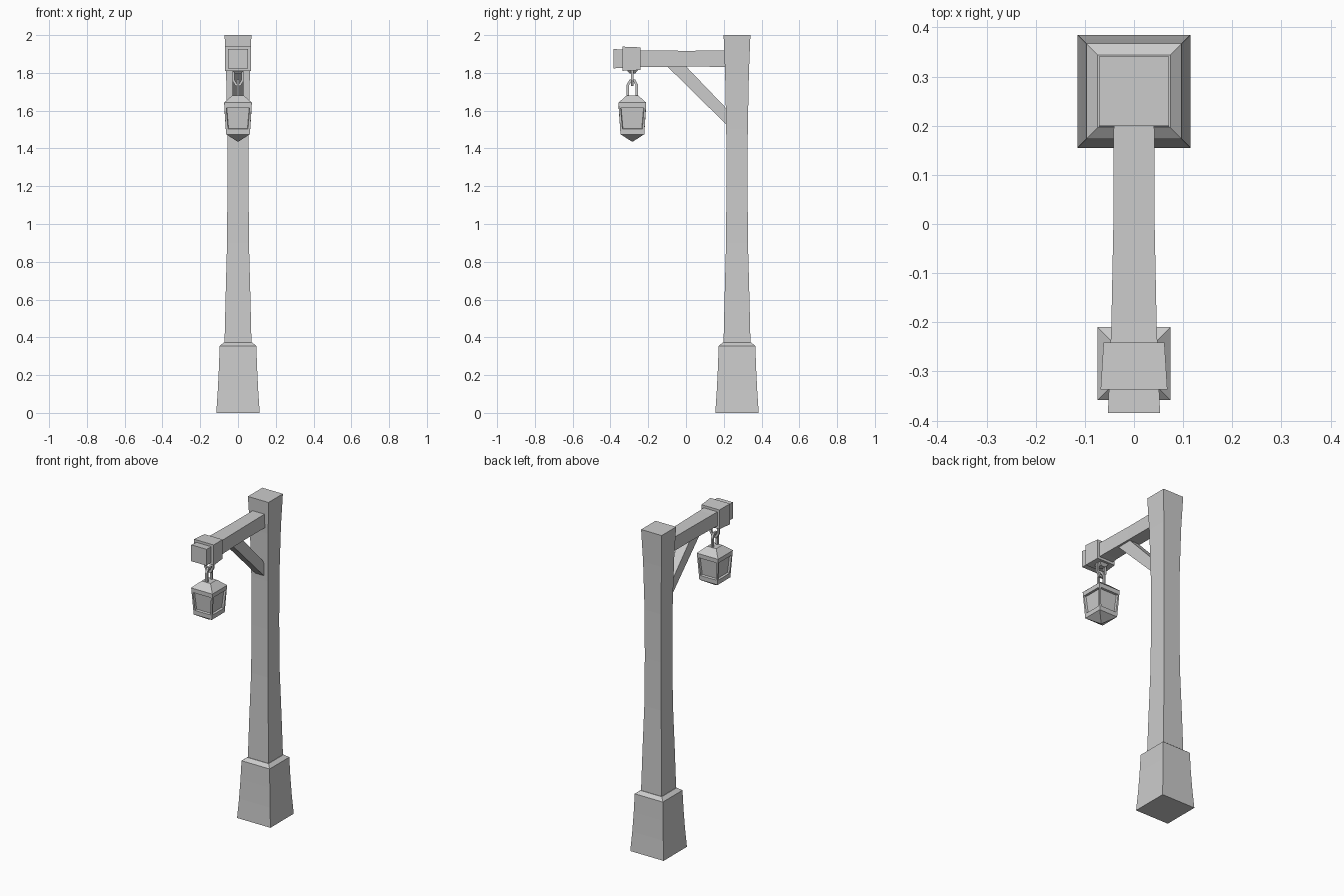
import bpy, bmesh
from mathutils import Vector

if "Cube" in bpy.data.objects:
    bpy.data.objects.remove(bpy.data.objects["Cube"])

POST_Y, LAMP_Y, ARM_Z = 0.27, -0.284, 1.875


def finish(name, bm):
    bmesh.ops.recalc_face_normals(bm, faces=bm.faces)
    me = bpy.data.meshes.new(name)
    bm.to_mesh(me)
    bm.free()
    ob = bpy.data.objects.new(name, me)
    bpy.context.collection.objects.link(ob)
    return ob


def bridge(bm, a, b):
    n = len(a)
    return [bm.faces.new((a[i], a[(i + 1) % n], b[(i + 1) % n], b[i])) for i in range(n)]


def loft(bm, sections, to_world):
    """Square sections (position, half width, half height) joined along an axis."""
    rings = [[bm.verts.new(to_world(sx * w, sy * h, t))
              for sx, sy in ((-1, -1), (1, -1), (1, 1), (-1, 1))] for t, w, h in sections]
    sides = []
    for a, b in zip(rings, rings[1:]):
        sides += bridge(bm, a, b)
    bm.faces.new(rings[0])
    bm.faces.new(rings[-1])
    return sides


def column(name, y, profile):
    bm = bmesh.new()
    loft(bm, [(z, r, r) for z, r in profile], lambda u, v, t: (u, y + v, t))
    return finish(name, bm)


def beam(name, sections):
    bm = bmesh.new()
    loft(bm, sections, lambda u, v, t: (u, t, ARM_Z + v))
    return finish(name, bm)


def bail(name, path, r, to_world):
    """Square bar swept along a flat path with mitred corners."""
    bm = bmesh.new()
    pts = [Vector(p) for p in path]
    rings = []
    for i, p in enumerate(pts):
        d0 = (p - pts[max(i - 1, 0)]).normalized()
        d1 = (pts[min(i + 1, len(pts) - 1)] - p).normalized()
        t = (d0 + d1).normalized()
        n = Vector((-t.y, t.x)) * r / max(t.dot(d0 if i else d1), 0.5)
        rings.append([bm.verts.new(to_world(q.x, w, q.y))
                      for q, w in ((p - n, -r), (p + n, -r), (p + n, r), (p - n, r))])
    for a, b in zip(rings, rings[1:]):
        bridge(bm, a, b)
    bm.faces.new(rings[0])
    bm.faces.new(rings[-1])
    return finish(name, bm)


# Post and flared foot
column("post_base", POST_Y, [(0, 0.115), (0.12, 0.107), (0.24, 0.101), (0.355, 0.097), (0.373, 0.074)])
column("post", POST_Y, [(0.34, 0.072), (0.6, 0.066), (0.9, 0.058), (1.2, 0.056),
                        (1.5, 0.057), (1.8, 0.063), (2.0, 0.071)])

# Arm and the band near its tip
beam("arm", [(0.25, 0.041, 0.043), (0.0, 0.042, 0.042), (-0.2, 0.046, 0.043), (-0.385, 0.053, 0.051)])
beam("arm_band", [(-0.241, 0.062, 0.060), (-0.337, 0.068, 0.064)])

# Diagonal brace
bm = bmesh.new()
profile = [(-0.115, 1.85), (-0.015, 1.85), (0.225, 1.60), (0.225, 1.515)]
rings = [[bm.verts.new((x, y, z)) for y, z in profile] for x in (-0.03, 0.03)]
bridge(bm, *rings)
for ring in rings:
    bm.faces.new(ring)
finish("brace", bm)

# Lantern body with recessed panes
bm = bmesh.new()
sides = loft(bm, [(1.475, 0.063, 0.063), (1.642, 0.073, 0.073)],
             lambda u, v, t: (u, LAMP_Y + v, t))
bmesh.ops.recalc_face_normals(bm, faces=bm.faces)
bmesh.ops.inset_individual(bm, faces=sides, thickness=0.015)
for v in {v for f in sides for v in f.verts}:
    v.co.z = 1.56 + (v.co.z - 1.56) * 0.77
bmesh.ops.inset_individual(bm, faces=sides, thickness=0.004, depth=-0.012)
finish("lantern_body", bm)

# Lantern roof and pointed underside
column("lantern_roof", LAMP_Y, [(1.642, 0.074), (1.68, 0.031)])
column("lantern_bottom", LAMP_Y, [(1.436, 0.002), (1.475, 0.063)])

# Interlocking loops: lantern handle and hook under the arm
bail("lantern_handle", [(-0.024, 1.67), (-0.024, 1.735), (-0.011, 1.759), (0.011, 1.759),
                        (0.024, 1.735), (0.024, 1.67)], 0.0065,
     lambda u, w, z: (w, LAMP_Y + u, z))
bail("arm_hook", [(-0.026, 1.82), (-0.026, 1.765), (-0.011, 1.738), (0.011, 1.738),
                  (0.026, 1.765), (0.026, 1.82)], 0.0065,
     lambda u, w, z: (u, LAMP_Y + w, z))
column("hook_plate", LAMP_Y, [(1.798, 0.016), (1.815, 0.03)])
